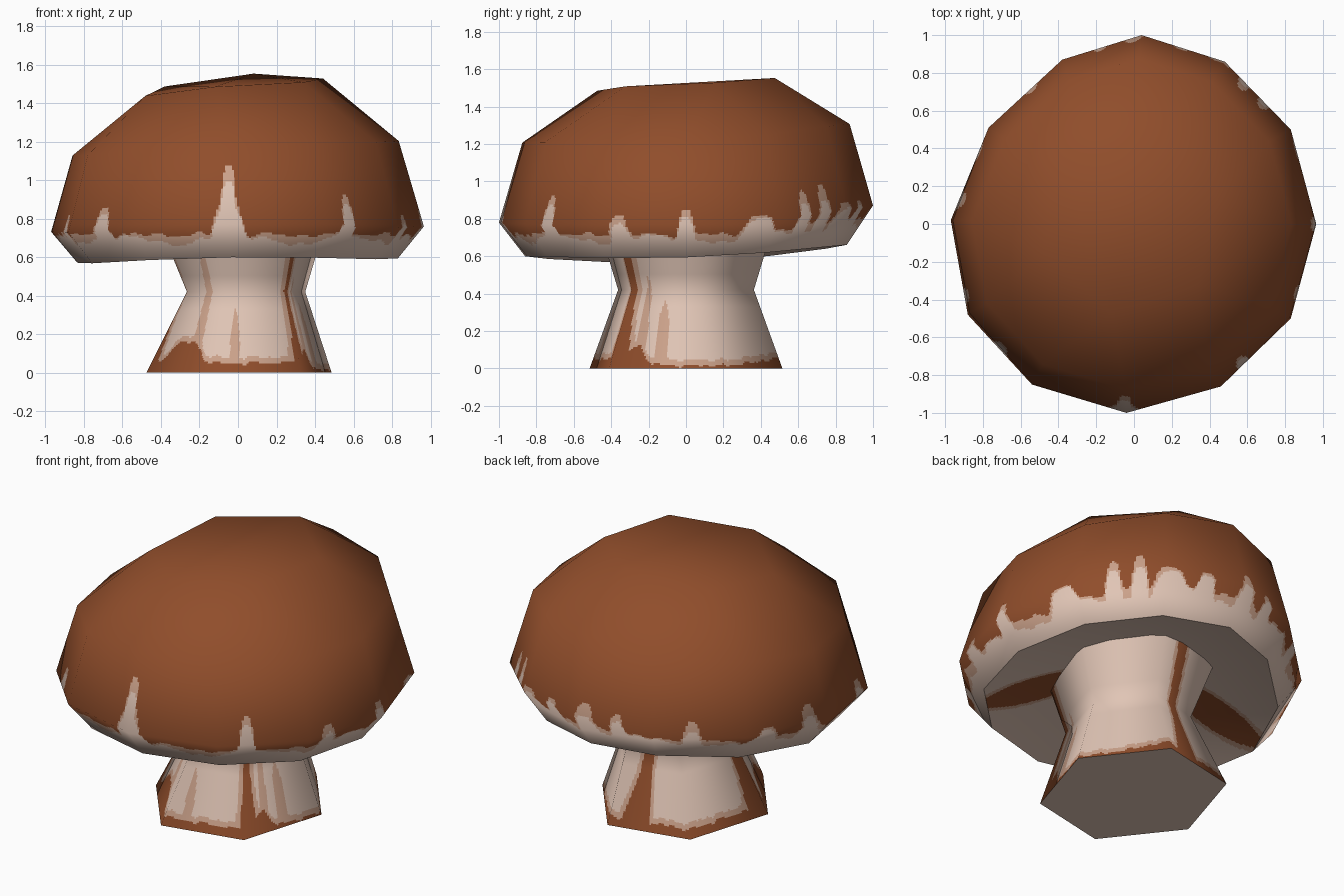
import bpy, bmesh
from math import sin, cos, radians, degrees, atan2, hypot, exp
from mathutils import Vector

if "Cube" in bpy.data.objects:
    bpy.data.objects.remove(bpy.data.objects["Cube"])


def flat_colour(name, rgb):
    m = bpy.data.materials.new(name)
    m.diffuse_color = (*rgb, 1)
    m.use_nodes = True
    m.node_tree.nodes["Principled BSDF"].inputs["Base Color"].default_value = m.diffuse_color
    return m


MATS = [flat_colour("brown", (0.28, 0.075, 0.024)),
        flat_colour("tan", (0.60, 0.36, 0.255)),
        flat_colour("cream", (0.75, 0.56, 0.465))]
BROWN, TAN, CREAM = 0, 1, 2


def resample(ring, n):
    """Split every side of a closed polygon into n equal pieces."""
    return [p.lerp(ring[(i + 1) % len(ring)], k / n)
            for i, p in enumerate(ring) for k in range(n)]


def finish(name, bm, paint, normal):
    """Turn a bmesh into an object with painted faces and rounded shading."""
    me = bpy.data.meshes.new(name)
    bm.to_mesh(me)
    bm.free()
    for m in MATS:
        me.materials.append(m)
    loops = [None] * len(me.loops)
    for f in me.polygons:
        f.use_smooth = True
        f.material_index = paint(f.center, f.normal)
        for li in f.loop_indices:
            v = me.vertices[me.loops[li].vertex_index].co
            loops[li] = normal(v, f.normal).normalized()
    me.normals_split_custom_set(loops)
    ob = bpy.data.objects.new(name, me)
    bpy.context.collection.objects.link(ob)
    return ob


def loft(name, rings, across, steps, paint, normal):
    """Skin polygon rings with flat facets, finely cut so paint edges can be drawn."""
    bm = bmesh.new()
    rings = [resample(r, across) for r in rings]
    rows = [rings[0]]
    for a, b, s in zip(rings, rings[1:], steps):
        rows += [[p.lerp(q, k / s) for p, q in zip(a, b)] for k in range(1, s + 1)]
    grid = [[bm.verts.new(p) for p in row] for row in rows]
    n = len(grid[0])
    for a, b in zip(grid, grid[1:]):
        for j in range(n):
            k = (j + 1) % n
            bm.faces.new((a[j], a[k], b[k], b[j]))
    bmesh.ops.remove_doubles(bm, verts=bm.verts, dist=1e-5)
    return finish(name, bm, paint, normal)


def polar(c):
    return hypot(c.x, c.y), degrees(atan2(c.y, c.x)) % 360


def gap(a, b):
    """Signed angle difference in degrees."""
    return (a - b + 180) % 360 - 180


def wobble(a):
    t = radians(a)
    return 0.4 * sin(17 * t) + 0.35 * sin(31 * t + 1) + 0.25 * sin(53 * t + 2)


# ---------- cap: twelve-sided rim over a hollow gill side ----------
RIM = [(0.965, 0), (0.83, 0.5), (0.48, 0.86), (0.04, 1.0), (-0.38, 0.87), (-0.77, 0.51),
       (-0.97, 0.02), (-0.88, -0.48), (-0.54, -0.85), (-0.04, -1.0), (0.46, -0.86), (0.83, -0.5)]


def tilted(points, s, z, zx, zy, zyy, shift=0):
    out = []
    for x, y in points:
        x, y = x * s, y * s
        out.append(Vector((x + shift, y, z + zx * x + zy * y + zyy * y * y)))
    return out


upper = tilted(RIM, 0.875, 1.165, 0.045, 0.055, 0.12, -0.01)
cap_rings = [
    [Vector((0, 0, 0.76))] * 12,
    tilted(RIM, 0.43, 0.735, 0, 0.06, 0),
    tilted(RIM, 0.86, 0.582, 0.014, 0.035, 0.065),
    tilted(RIM, 1.0, 0.745, 0.015, 0.045, 0.08),
    upper,
]

# drips of pale paint: angle, height reached, half width in degrees
DRIPS = [(267, 1.08, 2.6), (267, 0.9, 4.5), (223, 0.86, 3), (308, 0.92, 2.5), (337, 0.82, 3),
         (0, 0.85, 2.5), (25, 0.82, 5), (43, 0.95, 2.5), (52, 0.98, 2.5), (62, 0.89, 5),
         (75, 0.9, 3), (90, 0.95, 3), (101, 0.91, 2.5), (127, 0.88, 3), (155, 0.8, 4),
         (172, 0.86, 3), (203, 0.82, 2.5)]
UNDER_PATCHES = [318, 174]


def paint_cap(c, n):
    r, a = polar(c)
    if n.z < -0.8:                                   # gill side with radial patches
        for pa in UNDER_PATCHES:
            g = radians(gap(a, pa))
            if cos(g) > 0.5:
                d = hypot((r * cos(g) - 0.55) / 0.28, r * sin(g) / 0.12)
                if d < 1:
                    return BROWN
                if d < 1.2:
                    return TAN
        return CREAM
    base = 0.715 + 0.10 * max(0, c.y) ** 2 + 0.018 * wobble(a)
    edge = base
    for da, top, w in DRIPS:
        edge = max(edge, base + (top - base) * exp(-(gap(a, da) / w) ** 4))
    if c.z > edge:
        return BROWN
    fringe = 0.025 + 0.02 * sin(radians(9 * a)) + 0.25 * max(0, edge - base - 0.05)
    return TAN if c.z > edge - fringe else CREAM


def cap_normal(v, n):
    if n.z < -0.8:
        return Vector((-0.3 * v.x, -0.3 * v.y, -1))
    k = 1.45 if v.z > 0.77 else 5.0
    return Vector((v.x, v.y, (v.z - 0.77) * k))


loft("cap", cap_rings, 40, (4, 20, 18, 36), paint_cap, cap_normal)

# ---------- crown: low-poly top of the cap, a hexagon joined to the upper ring ----------
hexagon = [(0.485 * cos(radians(18 + 60 * k)), 0.485 * sin(radians(18 + 60 * k))) for k in range(6)]
bm = bmesh.new()
for p in upper + tilted(hexagon, 1.0, 1.478, 0.08, 0.055, 0.18, -0.02):
    bm.verts.new(p)
bmesh.ops.convex_hull(bm, input=bm.verts)
bmesh.ops.recalc_face_normals(bm, faces=bm.faces)
bmesh.ops.delete(bm, geom=[f for f in bm.faces if f.normal.z < -0.3], context='FACES')
finish("cap_crown", bm, lambda c, n: BROWN, cap_normal)


# ---------- stem: waisted hexagon reaching up into the hollow ----------
def hex_ring(rx, ry, z, x=0.0):
    return [Vector((x + rx * cos(radians(11 + 60 * k)), ry * sin(radians(11 + 60 * k)), z))
            for k in range(6)]


stem_rings = [hex_ring(0, 0, 0), hex_ring(0.49, 0.545, 0, 0.005),
              hex_ring(0.313, 0.384, 0.42, 0.042), hex_ring(0.45, 0.505, 0.8, 0.02)]

STRIPES = [(89, 5), (189, 5), (312, 3)]              # bare streaks: angle, half width
TAN_STREAKS = [(238, 5, 0.1, 0.8), (268, 3, 0.1, 0.33), (341, 5, 0.1, 0.36), (325, 3, 0.1, 0.5)]


def paint_stem(c, n):
    if n.z < -0.9:
        return CREAM
    r, a = polar(c)
    flare = 1 + 1.2 * max(0, 1 - c.z / 0.3)
    d = min(abs(gap(a, s)) - w * flare for s, w in STRIPES)
    low = 0.05 + 0.012 * wobble(a) + 0.11 * exp(-(gap(a, 226) / 20) ** 4)
    low -= 0.035 * exp(-(gap(a, 10) / 45) ** 4)
    low += 0.08 * exp(-(gap(a, 323) / 7) ** 2)
    if d < 0 or c.z < low:
        return BROWN
    if d < 3 or c.z < low + 0.03:
        return TAN
    for s, w, z0, z1 in TAN_STREAKS:
        t = (c.z - z0 + 0.06) / (z1 - z0 + 0.06)
        if 0 < t < 1 and abs(gap(a, s)) < w * (1.1 - t ** 4):
            return TAN
    return CREAM


def stem_normal(v, n):
    if n.z < -0.9:
        return Vector(n)
    slope = max(-0.33, min(0.36, (0.42 - v.z) * 4))
    radial = Vector((v.x - 0.02, v.y, 0)).normalized()
    return radial + Vector((0, 0, slope))


loft("stem", stem_rings, 44, (1, 44, 36), paint_stem, stem_normal)
